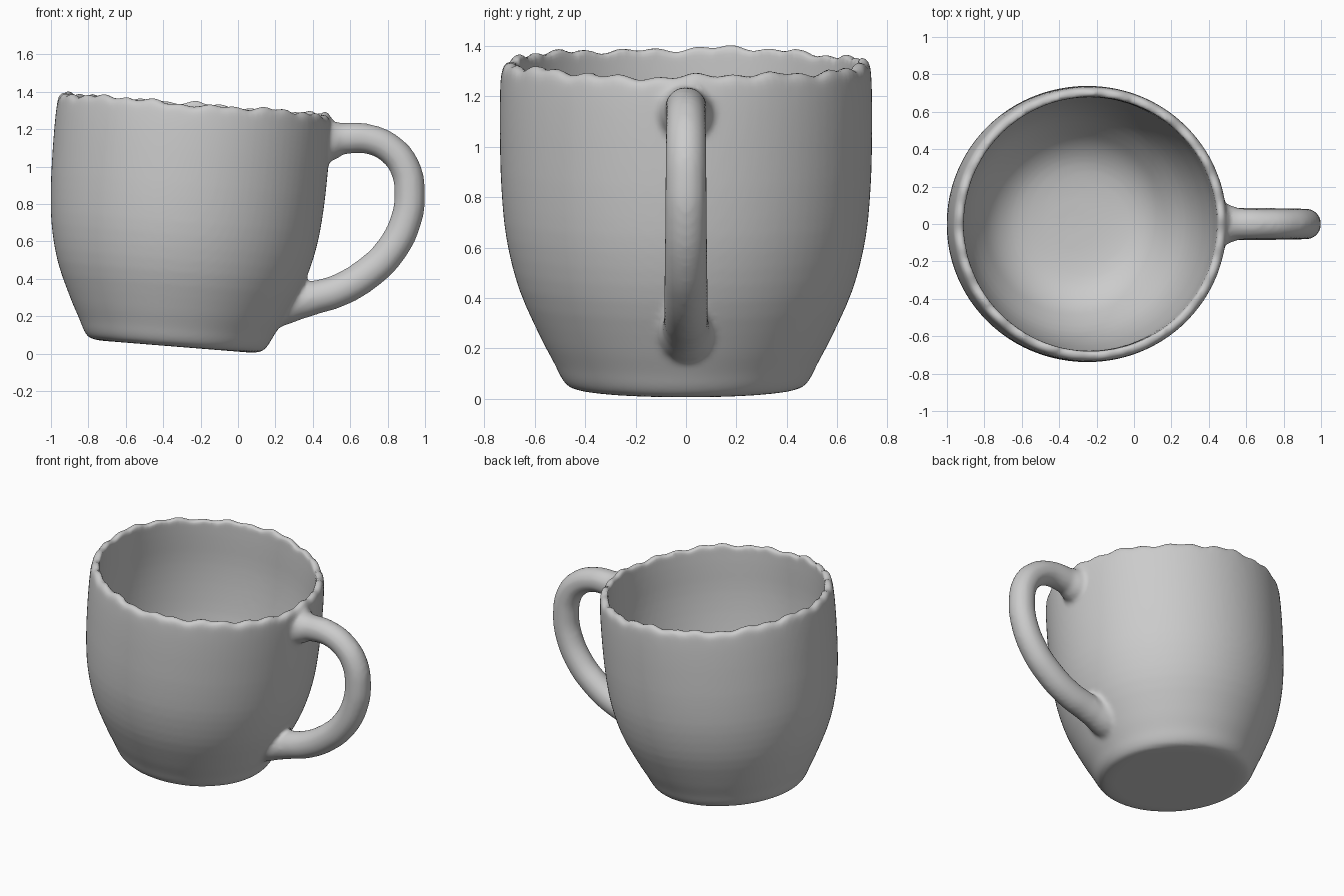
import bpy, bmesh, math
from mathutils import Matrix, Vector
from mathutils.geometry import interpolate_bezier

cube = bpy.data.objects.get("Cube")
if cube:
    bpy.data.objects.remove(cube)

TILT = Matrix.Translation((-0.335, 0, 0.038)) @ Matrix.Rotation(0.08, 4, 'Y')

clay = bpy.data.materials.new("grey clay")
clay.use_nodes = True
clay.diffuse_color = (0.6, 0.6, 0.6, 1)
clay.node_tree.nodes["Principled BSDF"].inputs["Base Color"].default_value = (0.6, 0.6, 0.6, 1)


def link(name, mesh):
    ob = bpy.data.objects.new(name, mesh)
    bpy.context.collection.objects.link(ob)
    return ob


def smooth_profile(points, steps=4):
    """Smooth curve passing through every (radius, height) point."""
    pts = [Vector(p) for p in points]
    pts = [pts[0]] + pts + [pts[-1]]
    out = [pts[0]]
    for a, b, c, d in zip(pts, pts[1:], pts[2:], pts[3:]):
        reach = (c - b).length / 3
        out += interpolate_bezier(b, b + (c - a).normalized() * reach,
                                  c - (d - b).normalized() * reach, c, steps)[1:]
    return out


def lathe(name, profile, sides=96):
    """Solid of revolution, leaning with the mug."""
    bm = bmesh.new()
    rings = []
    for p in smooth_profile(profile):
        rings.append([bm.verts.new((p[0] * math.cos(a), p[0] * math.sin(a), p[1]))
                      for a in (math.tau * i / sides for i in range(sides))])
    for low, high in zip(rings, rings[1:]):
        for i in range(sides):
            j = (i + 1) % sides
            bm.faces.new((low[i], low[j], high[j], high[i]))
    bm.faces.new(rings[0][::-1])
    bm.faces.new(rings[-1])
    bm.transform(TILT)
    mesh = bpy.data.meshes.new(name)
    bm.to_mesh(mesh)
    bm.free()
    return link(name, mesh)


def tube(name, path):
    """Round tube along (x, z, radius) points."""
    curve = bpy.data.curves.new(name, 'CURVE')
    curve.dimensions = '3D'
    curve.bevel_depth = 1.0
    curve.bevel_resolution = 6
    curve.use_fill_caps = True
    curve.resolution_u = 6
    sp = curve.splines.new('BEZIER')
    sp.bezier_points.add(len(path) - 1)
    for p, (x, z, r) in zip(sp.bezier_points, path):
        p.co = (x, 0, z)
        p.radius = r
        p.handle_left_type = p.handle_right_type = 'AUTO'
    ob = link(name + "_path", curve)
    bpy.context.view_layer.update()
    mesh = bpy.data.meshes.new_from_object(
        ob.evaluated_get(bpy.context.evaluated_depsgraph_get()))
    bpy.data.objects.remove(ob)
    bm = bmesh.new()
    bm.from_mesh(mesh)
    bmesh.ops.remove_doubles(bm, verts=bm.verts, dist=0.0005)
    bmesh.ops.recalc_face_normals(bm, faces=bm.faces)
    bm.to_mesh(mesh)
    bm.free()
    return link(name, mesh)


def apply(ob, kind, **settings):
    mod = ob.modifiers.new(kind.lower(), kind)
    for key, value in settings.items():
        setattr(mod, key, value)
    bpy.context.view_layer.objects.active = ob
    bpy.ops.object.modifier_apply(modifier=mod.name)


# Outer body, hollow and handle
mug = lathe("mug", [
    (0.4, 0), (0.46, 0.01), (0.49, 0.04), (0.52, 0.1), (0.573, 0.2),
    (0.662, 0.4), (0.712, 0.6), (0.732, 0.8), (0.738, 1.0),
    (0.738, 1.15), (0.734, 1.25), (0.728, 1.285), (0.71, 1.303)])
hollow = lathe("hollow_cutter", [
    (0.05, 0.095), (0.2, 0.102), (0.32, 0.125), (0.41, 0.175), (0.48, 0.25), (0.58, 0.42),
    (0.635, 0.6), (0.664, 0.8), (0.678, 1.0), (0.678, 1.2), (0.682, 1.4)])
handle = tube("handle", [
    (0.4, 1.14, 0.13), (0.48, 1.14, 0.115), (0.56, 1.15, 0.085), (0.7, 1.147, 0.08),
    (0.82, 1.09, 0.08), (0.895, 0.99, 0.082), (0.918, 0.86, 0.083), (0.9, 0.72, 0.084),
    (0.815, 0.55, 0.086), (0.68, 0.42, 0.088), (0.53, 0.335, 0.088),
    (0.41, 0.3, 0.09), (0.33, 0.28, 0.095), (0.24, 0.265, 0.115), (0.12, 0.25, 0.13)])

# Fuse everything, then soften the joints like hand-shaped clay
apply(mug, 'BOOLEAN', operation='UNION', object=handle, solver='EXACT')
apply(mug, 'BOOLEAN', operation='DIFFERENCE', object=hollow, solver='EXACT')
for helper in (hollow, handle):
    bpy.data.objects.remove(helper)
apply(mug, 'REMESH', mode='VOXEL', voxel_size=0.015)
apply(mug, 'SMOOTH', factor=0.5, iterations=7)

# Uneven rim
lean = TILT.inverted()
for v in mug.data.vertices:
    p = lean @ v.co
    a = math.atan2(p.y, p.x)
    if p.z > 1.2 and p.xy.length < 0.75:
        p.z += 0.06 * (p.z - 1.2) * (math.sin(5 * a) + math.sin(13 * a + 1) + math.sin(29 * a))
    v.co = TILT @ p

mug.data.materials.clear()
mug.data.materials.append(clay)
for poly in mug.data.polygons:
    poly.material_index = 0
    poly.use_smooth = True
